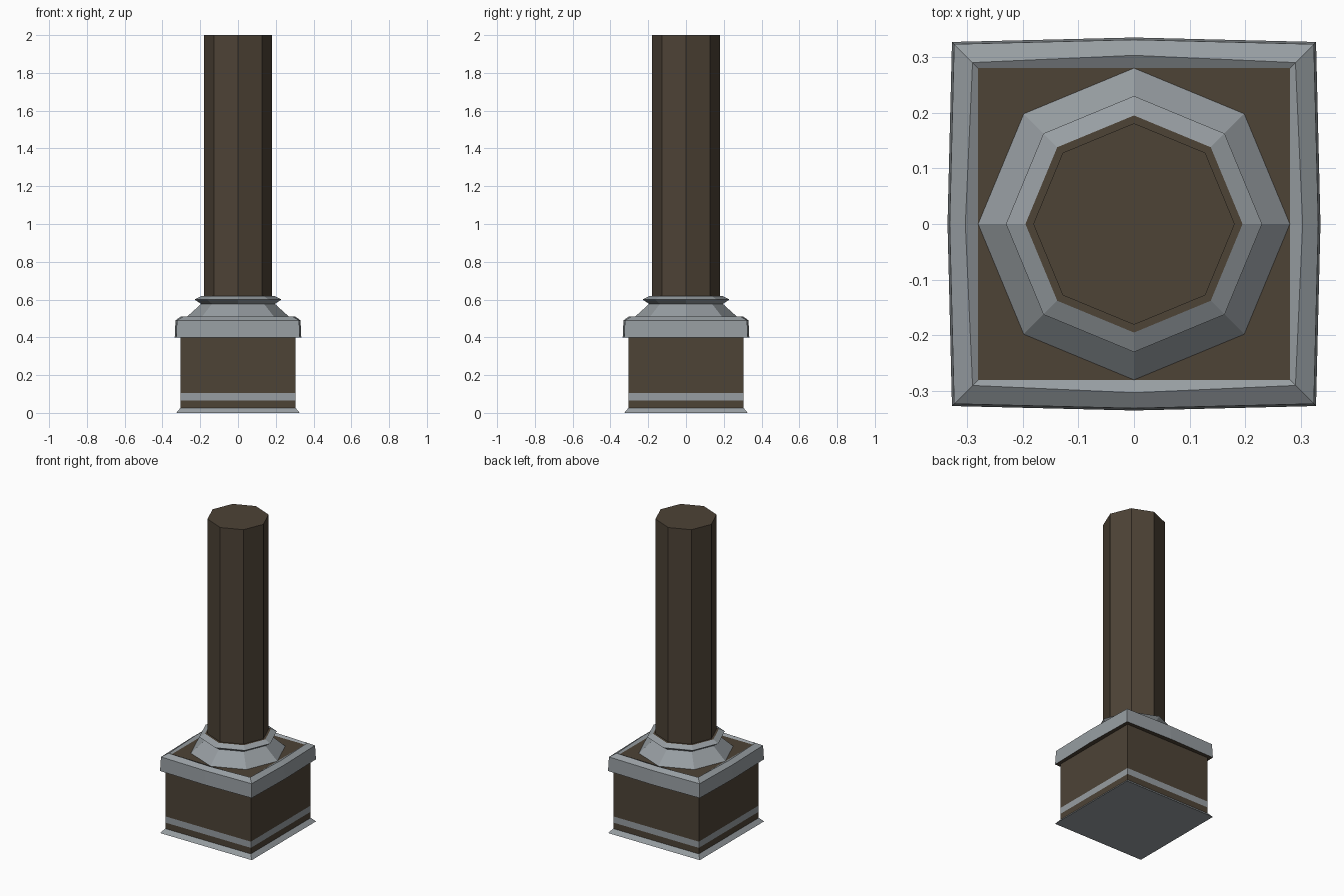
import bpy, bmesh
from math import sqrt

if "Cube" in bpy.data.objects:
    bpy.data.objects.remove(bpy.data.objects["Cube"])


def material(name, rgb):
    m = bpy.data.materials.new(name)
    m.diffuse_color = (*rgb, 1)
    m.use_nodes = True
    m.node_tree.nodes["Principled BSDF"].inputs["Base Color"].default_value = m.diffuse_color
    return m


MATS = [material("dark_brown", (0.075, 0.056, 0.037)),
        material("steel_grey", (0.31, 0.34, 0.36))]
BROWN, GREY = 0, 1


def stack(name, rings, mats, bottom=None, top=None):
    """Bridge eight-point rings (side middle, corner, z); one material per band."""
    bm = bmesh.new()
    loops = []
    for m, c, z in rings:
        pts = [(m, 0), (c, c), (0, m), (-c, c), (-m, 0), (-c, -c), (0, -m), (c, -c)]
        loops.append([bm.verts.new((x, y, z)) for x, y in pts])
    for a, b, mat in zip(loops, loops[1:], mats):
        for i in range(8):
            j = (i + 1) % 8
            bm.faces.new((a[i], a[j], b[j], b[i])).material_index = mat
    if bottom is not None:
        bm.faces.new(loops[0][::-1]).material_index = bottom
    if top is not None:
        bm.faces.new(loops[-1]).material_index = top
    me = bpy.data.meshes.new(name)
    bm.to_mesh(me)
    bm.free()
    for m in MATS:
        me.materials.append(m)
    ob = bpy.data.objects.new(name, me)
    bpy.context.collection.objects.link(ob)
    return ob


def square(s, z):
    return (s, s, z)


def octagon(r, z):
    return (r, r / sqrt(2), z)


# Square plinth with flared foot and inlaid band
stack("plinth",
      [square(0.327, 0), square(0.305, 0.026), square(0.305, 0.065),
       square(0.305, 0.105), square(0.305, 0.40)],
      [GREY, BROWN, GREY, BROWN], bottom=GREY)

# Bowed rim around the plinth top, with the recessed top plate
stack("plinth_rim",
      [square(0.305, 0.40), (0.335, 0.327, 0.40), (0.331, 0.323, 0.49),
       (0.303, 0.290, 0.51), square(0.28, 0.50)],
      [BROWN, GREY, GREY, GREY], top=BROWN)

# Octagonal collar
stack("collar",
      [octagon(0.28, 0.50), octagon(0.195, 0.577), octagon(0.23, 0.60),
       octagon(0.195, 0.618)],
      [GREY] * 3)

# Octagonal shaft with a small ledge at the collar
stack("shaft",
      [octagon(0.195, 0.618), octagon(0.181, 0.618), octagon(0.181, 2.0)],
      [BROWN] * 2, top=BROWN)
